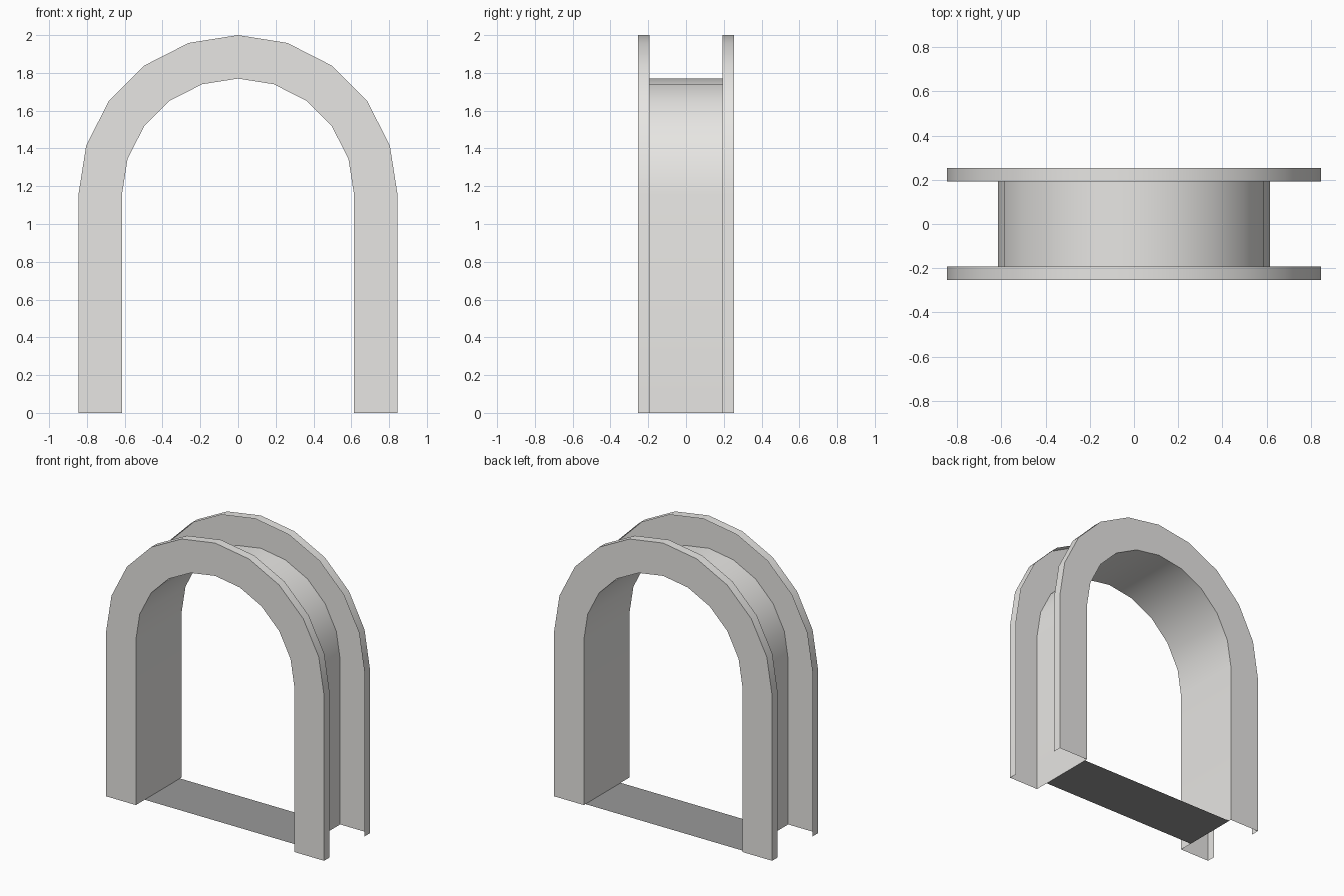
import bpy
import math

if "Cube" in bpy.data.objects:
    bpy.data.objects.remove(bpy.data.objects["Cube"])

R_OUT, R_IN = 0.845, 0.615   # arch radii
SPRING = 1.155               # height where the arch starts
Y_FACE, Y_LIP = 0.253, 0.192  # casing face and inner edge of its rim


def material(name, color):
    mat = bpy.data.materials.new(name)
    mat.diffuse_color = (*color, 1)
    mat.use_nodes = True
    mat.node_tree.nodes["Principled BSDF"].inputs["Base Color"].default_value = mat.diffuse_color
    return mat


FRAME = material("pale_frame", (0.8, 0.79, 0.77))
FLOOR = material("dark_floor", (0.32, 0.32, 0.32))


def arch_ring(r, y):
    """Open arch outline: right leg, ten-segment half circle, left leg."""
    pts = [(r, y, 0)]
    for i in range(11):
        a = math.pi * i / 10
        pts.append((r * math.cos(a), y, SPRING + r * math.sin(a)))
    pts.append((-r, y, 0))
    return pts


def make_object(name, verts, faces, mat):
    mesh = bpy.data.meshes.new(name)
    mesh.from_pydata(verts, [], faces)
    mesh.materials.append(mat)
    mesh.update()
    obj = bpy.data.objects.new(name, mesh)
    bpy.context.collection.objects.link(obj)
    bpy.ops.object.select_all(action='DESELECT')
    obj.select_set(True)
    bpy.context.view_layer.objects.active = obj
    bpy.ops.object.shade_smooth_by_angle(angle=math.radians(30))
    return obj


def loft(name, section):
    """Sweep an open (radius, y) section along the arch as a thin sheet."""
    rings = [arch_ring(r, y) for r, y in section]
    n = len(rings[0])
    verts = [v for ring in rings for v in ring]
    faces = [(k * n + i, k * n + i + 1, (k + 1) * n + i + 1, (k + 1) * n + i)
             for k in range(len(rings) - 1) for i in range(n - 1)]
    return make_object(name, verts, faces, FRAME)


# Front and back casings: flat face with a folded outer rim, open inside
loft("front_casing", [(R_OUT, -Y_LIP), (R_OUT, -Y_FACE), (R_IN, -Y_FACE)])
loft("back_casing", [(R_IN, Y_FACE), (R_OUT, Y_FACE), (R_OUT, Y_LIP)])

# Lining of the opening, joining both casings
loft("door_lining", [(R_IN, -Y_FACE), (R_IN, Y_FACE)])

# Flat threshold between the legs, set slightly towards the back
Y_A, Y_B = -0.155, 0.235
make_object("threshold",
            [(-R_IN, Y_A, 0), (R_IN, Y_A, 0), (R_IN, Y_B, 0), (-R_IN, Y_B, 0)],
            [(0, 1, 2, 3)], FLOOR)
